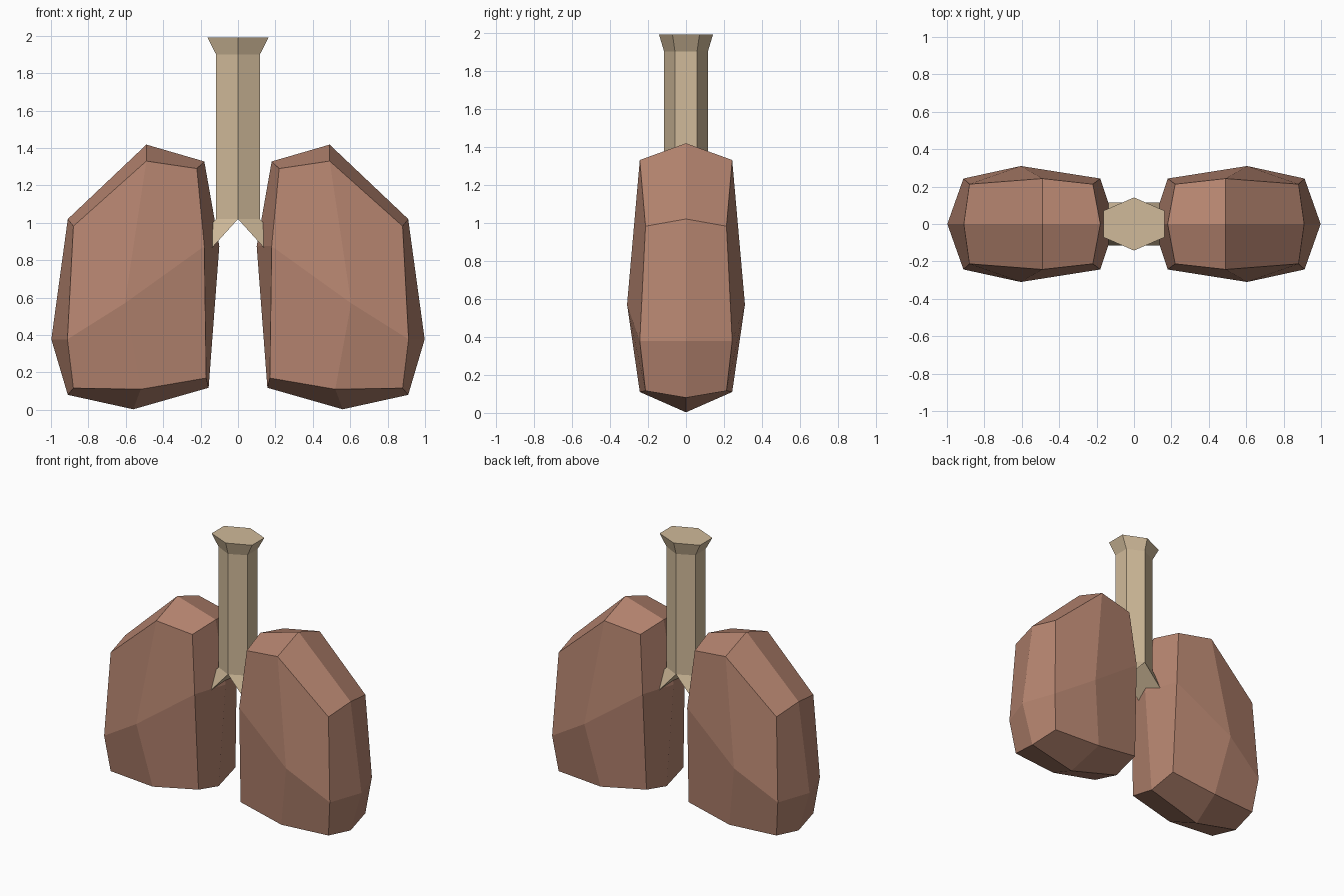
import bpy, bmesh

if "Cube" in bpy.data.objects:
    bpy.data.objects.remove(bpy.data.objects["Cube"])

def material(name, rgb):
    m = bpy.data.materials.new(name)
    m.diffuse_color = (*rgb, 1)
    m.use_nodes = True
    m.node_tree.nodes["Principled BSDF"].inputs["Base Color"].default_value = m.diffuse_color
    return m

PINK = material("dusty pink", (0.47, 0.235, 0.163))
BEIGE = material("pale beige", (0.63, 0.49, 0.32))

def finish(bm, name, mat):
    bmesh.ops.recalc_face_normals(bm, faces=bm.faces[:])
    me = bpy.data.meshes.new(name)
    bm.to_mesh(me)
    bm.free()
    me.materials.append(mat)
    ob = bpy.data.objects.new(name, me)
    bpy.context.collection.objects.link(ob)
    return ob

def bridge(bm, a, b):
    for i in range(len(a)):
        j = (i + 1) % len(a)
        bm.faces.new((a[i], a[j], b[j], b[i]))

# Lung outlines (x, z): widest ring at y = 0 and inset ring on front and back
MID = [(.49, 1.418), (.91, 1.02), (.998, .377), (.91, .08),
       (.56, .003), (.157, .118), (.10, .875), (.18, 1.328)]
FACE = [(.49, 1.33), (.88, .982), (.912, .377), (.88, .116),
        (.52, .11), (.17, .17), (.18, .875), (.22, 1.29)]

def lung(name, s):
    bm = bmesh.new()
    mid = [bm.verts.new((s * x, 0, z)) for x, z in MID]
    for d in (-1, 1):
        # corners sit slightly closer to the middle than the edge points
        ring = [bm.verts.new((s * x, d * (.213 if i % 2 else .243), z))
                for i, (x, z) in enumerate(FACE)]
        bridge(bm, mid, ring)
        c = bm.verts.new((s * .605, d * .31, .57))
        for i in range(0, 8, 2):
            bm.faces.new((c, ring[i], ring[i + 1], ring[(i + 2) % 8]))
    return finish(bm, name, PINK)

lung("lung_right_side", 1)
lung("lung_left_side", -1)

# Windpipe: hexagonal tube with a flared, capped top
def hexagon(bm, rx, hy, ry, z):
    pts = [(0, -ry), (rx, -hy), (rx, hy), (0, ry), (-rx, hy), (-rx, -hy)]
    return [bm.verts.new((x, y, z)) for x, y in pts]

bm = bmesh.new()
low = hexagon(bm, .117, .058, .115, 1.02)
neck = hexagon(bm, .117, .058, .115, 1.90)
rim = hexagon(bm, .163, .071, .142, 1.99)
bridge(bm, low, neck)
bridge(bm, neck, rim)
bm.faces.new(rim)
# Forked branches: each half of the tube runs down and out into a lung
for s, ids in ((1, (0, 1, 2, 3)), (-1, (3, 4, 5, 0))):
    top = [low[i] for i in ids]
    end = [bm.verts.new((v.co.x + s * .19, v.co.y, v.co.z - .21)) for v in top]
    bridge(bm, top, end)
    bm.faces.new(end)
finish(bm, "windpipe", BEIGE)
